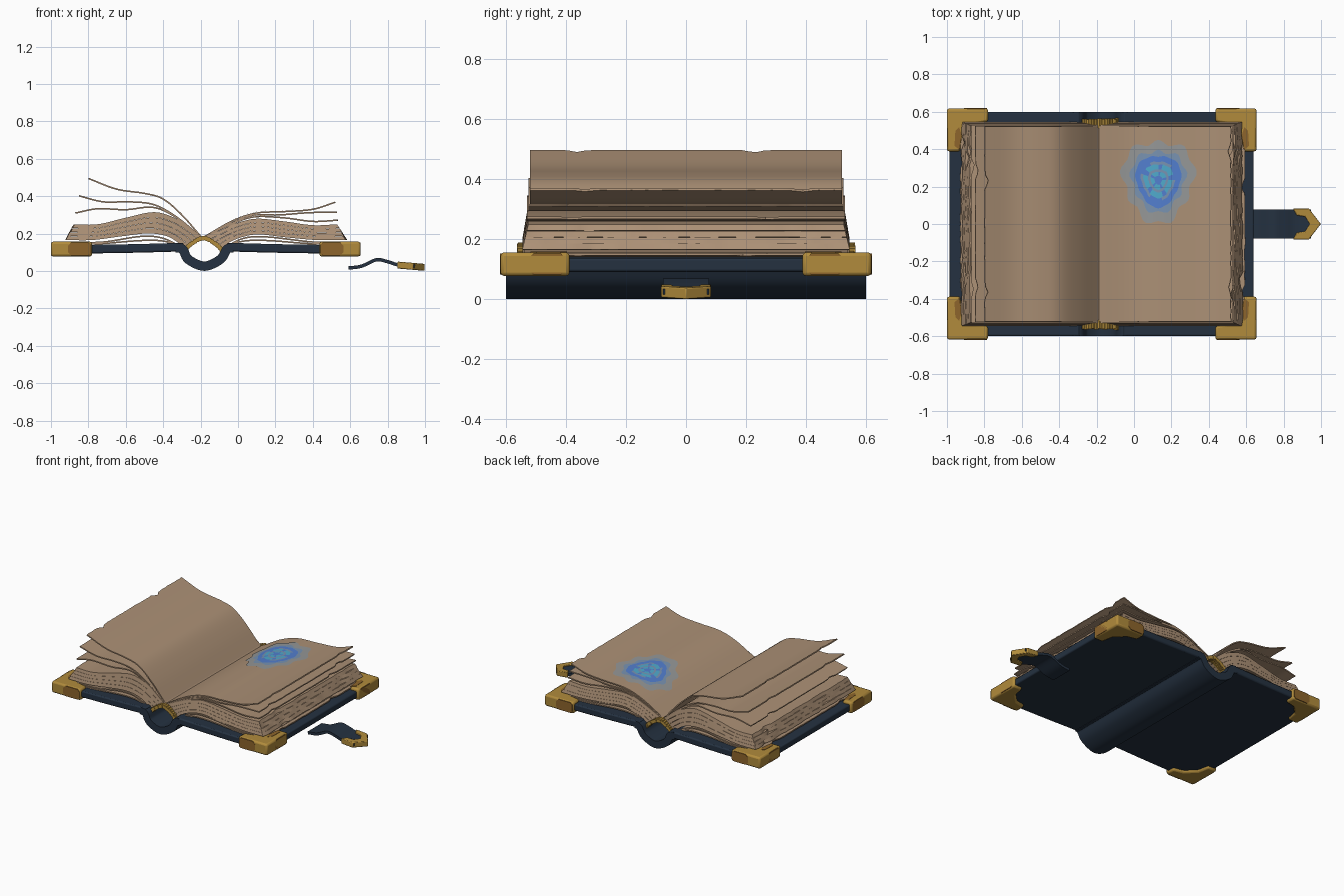
import bpy, bmesh, math, random
from mathutils import Vector

random.seed(4)
if "Cube" in bpy.data.objects:
    bpy.data.objects.remove(bpy.data.objects["Cube"])


def material(name, r, g, b):
    m = bpy.data.materials.new(name)
    m.use_nodes = True
    m.diffuse_color = (r, g, b, 1)
    m.node_tree.nodes["Principled BSDF"].inputs["Base Color"].default_value = (r, g, b, 1)
    return m


PAPER = material("aged paper", .41, .28, .18)
NAVY = material("navy leather", .018, .031, .052)
GOLD = material("gold", .44, .26, .045)
BRONZE = material("worn gold", .27, .13, .025)
HALO = material("pale halo", .30, .31, .31)
MIST = material("blue halo", .19, .29, .44)
BLUE = material("rune blue", .085, .21, .62)
CYAN = material("rune cyan", .08, .40, .60)


def finish(name, bm, mats, bevel=0, recalc=True):
    if recalc:
        bmesh.ops.recalc_face_normals(bm, faces=bm.faces)
    me = bpy.data.meshes.new(name)
    bm.to_mesh(me)
    bm.free()
    for m in mats:
        me.materials.append(m)
    ob = bpy.data.objects.new(name, me)
    bpy.context.collection.objects.link(ob)
    bpy.ops.object.select_all(action='DESELECT')
    bpy.context.view_layer.objects.active = ob
    ob.select_set(True)
    bpy.ops.object.shade_smooth_by_angle(angle=math.radians(35))
    if bevel:
        mod = ob.modifiers.new("soft edge", 'BEVEL')
        mod.width, mod.segments = bevel, 2
    return ob


def sample(pts, n=28):
    """Smooth curve through (x, z) points."""
    p = [Vector(q) for q in pts]
    p = [2 * p[0] - p[1]] + p + [2 * p[-1] - p[-2]]
    out = []
    for k in range(n + 1):
        s = k / n * (len(pts) - 1)
        i = min(int(s), len(pts) - 2)
        t = s - i
        a, b, c, d = p[i:i + 4]
        out.append((2 * b + (c - a) * t + (2 * a - 5 * b + 4 * c - d) * t * t
                    + (3 * b - a - 3 * c + d) * t ** 3) / 2)
    return out


def slab(name, top, low, wt, wb, mat, ny=1, tears=(), rough=0, bevel=0):
    """Solid between two sampled curves, spanning y; tears notch the first edge."""
    bm = bmesh.new()
    rows = []
    n = len(top)
    for j in range(ny + 1):
        f = 2 * j / ny - 1
        pull = random.random() * rough
        for y, depth in tears:
            pull += max(0, depth * (1 - abs(f * wt - y) / .04))
        ring = []
        for curve, w in ((top, wt), (low, wb)):
            pts = list(curve)
            pts[0] = pts[0].lerp(pts[1], min(pull, .9))
            ring.append([bm.verts.new((q.x, f * w, q.y)) for q in pts])
        rows.append(ring[0] + ring[1][::-1])
    for a, b in zip(rows, rows[1:]):
        for i in range(2 * n):
            k = (i + 1) % (2 * n)
            bm.faces.new((a[i], a[k], b[k], b[i]))
    for r in (rows[0], rows[-1]):
        for i in range(n - 1):
            bm.faces.new((r[i], r[i + 1], r[-2 - i], r[-1 - i]))
    return finish(name, bm, [mat], bevel)


def ribbon(name, pts, thick, width, mat, n=28, **kw):
    mid = sample(pts, n)
    top, low = [], []
    for i, q in enumerate(mid):
        t = (mid[min(i + 1, n)] - mid[max(i - 1, 0)]).normalized()
        nrm = Vector((-t.y, t.x)) * thick / 2
        top.append(q + nrm)
        low.append(q - nrm)
    return slab(name, top, low, width, width, mat, **kw)


def prism(name, outline, lo, hi, mat, place, bevel=0):
    bm = bmesh.new()
    a, b = [[bm.verts.new(place(u, v, h)) for u, v in outline] for h in (lo, hi)]
    bm.faces.new(a)
    bm.faces.new(b)
    for i in range(len(a)):
        k = (i + 1) % len(a)
        bm.faces.new((a[i], a[k], b[k], b[i]))
    return finish(name, bm, [mat], bevel)


# Cover boards and rounded spine
ribbon("left_board", [(-.985, .115), (-.6, .12), (-.29, .128)], .046, .6, NAVY, bevel=.008)
ribbon("right_board", [(.64, .115), (.25, .12), (-.06, .128)], .046, .6, NAVY, bevel=.008)
ribbon("spine", [(-.33, .125), (-.295, .115), (-.265, .062), (-.18, .026), (-.095, .062),
                 (-.06, .115), (-.03, .125)], .05, .6, NAVY, n=36)

# Page blocks, each in stacked layers with slightly uneven fore edges
blocks = {
    "left": ([(-.88, .25), (-.75, .25), (-.6, .285), (-.45, .315), (-.34, .285), (-.25, .23), (-.187, .18)],
             [(-.925, .165), (-.78, .165), (-.62, .185), (-.48, .2), (-.38, .185), (-.32, .15), (-.28, .115)]),
    "right": ([(.53, .25), (.4, .245), (.25, .265), (.1, .28), (-.01, .255), (-.1, .215), (-.183, .18)],
              [(.585, .165), (.42, .165), (.25, .18), (.11, .195), (.02, .18), (-.05, .15), (-.09, .115)])}
LAYERS = 4
for side, (top, low) in blocks.items():
    t, b = sample(top), sample(low)
    for k in range(LAYERS):
        f, g = k / LAYERS, (k + .96) / LAYERS
        hi = [p.lerp(q, f) for p, q in zip(t, b)]
        lo = [p.lerp(q, g) for p, q in zip(t, b)]
        slab(side + "_page_block", hi, lo, .526 + .02 * f, .526 + .02 * g, PAPER, ny=30,
             tears=[(random.uniform(-.45, .45), .5)], rough=.3)

# Loose and lifted sheets, listed from the fore edge to the gutter
sheets = {
    "left_raised_page": ([(-.8, .495), (-.65, .438), (-.5, .415), (-.4, .385), (-.3, .3), (-.195, .18)], .52),
    "left_middle_page": ([(-.85, .402), (-.72, .37), (-.58, .37), (-.45, .355), (-.33, .29), (-.195, .18)], .525),
    "left_lower_page": ([(-.87, .31), (-.75, .333), (-.6, .328), (-.45, .34), (-.32, .28), (-.195, .18)], .53),
    "left_flyleaf": ([(-.9, .152), (-.72, .155), (-.52, .185), (-.4, .175), (-.29, .12)], .54),
    "left_endpaper": ([(-.93, .15), (-.75, .146), (-.52, .163), (-.4, .16), (-.29, .13)], .545),
    "right_raised_page": ([(.52, .368), (.4, .33), (.25, .318), (.1, .31), (-.03, .268), (-.185, .18)], .52),
    "right_middle_page": ([(.53, .315), (.38, .312), (.22, .3), (.08, .298), (-.03, .258), (-.185, .18)], .525),
    "right_lower_page": ([(.535, .272), (.4, .265), (.25, .284), (.09, .29), (-.03, .252), (-.185, .18)], .53),
    "right_flyleaf": ([(.57, .152), (.4, .155), (.16, .182), (.03, .175), (-.08, .12)], .54),
    "right_endpaper": ([(.595, .15), (.4, .146), (.16, .163), (.03, .16), (-.08, .13)], .545)}
for name, (pts, width) in sheets.items():
    ribbon(name, pts, .008, width, PAPER, ny=40, rough=.12,
           tears=[(-.36 + random.uniform(-.03, .03), .6), (.3 + random.uniform(-.1, .1), .8)])

# Arched gold headbands with wound threads at both ends of the spine
arch = [(-.29, .105), (-.25, .145), (-.185, .176), (-.12, .145), (-.08, .105)]
for s in (-1, 1):
    band = ribbon("headband", arch, .018, .022, GOLD)
    band.location.y = s * .535
    bm = bmesh.new()
    for q in sample(arch, 18):
        made = bmesh.ops.create_cone(bm, cap_ends=True, segments=8, radius1=.013, radius2=.013, depth=.04)
        out = random.uniform(.538, .546)
        for v in made["verts"]:
            v.co = (q.x + v.co.x, s * out + v.co.z, q.y + v.co.y)
    finish("headband_threads", bm, [GOLD])

# Gold corner guards with worn patches on their arms
guard = [(0, 0), (.22, 0), (.22, .07), (.15, .085), (.085, .15), (.07, .23), (0, .23)]
patch = [(.09, .1), (.11, .083), (.2, .083), (.215, .095), (.215, .14), (.2, .153), (.11, .153), (.09, .135)]
worn = [(.045, .12), (.065, .1), (.078, .14), (.067, .222), (.04, .2)]
for ex, sx in ((-1, 1), (.655, -1)):
    for sy in (-1, 1):
        def flat(u, v, h):
            return (ex + sx * u, sy * (.618 - v), h)

        def end(u, v, h):
            return (ex + sx * u, sy * (.618 + h), v)

        def fore(u, v, h):
            return (ex - sx * h, sy * (.618 - u), v)
        prism("corner_guard", guard, .078, .157, GOLD, flat, .012)
        prism("worn_top_patch", worn, .152, .159, BRONZE, flat)
        prism("worn_end_patch", patch, -.004, .002, BRONZE, end)
        prism("worn_side_patch", patch, -.004, .0, BRONZE, fore)

# Clasp strap with pointed gold tip
ribbon("clasp_strap", [(.59, .016), (.66, .026), (.74, .06), (.8, .05), (.86, .032), (.945, .026)],
       .018, .077, NAVY)
half = [(.94, 0), (.915, .04), (.87, .046), (.85, .083), (.935, .083), (.999, 0)]
tip = half + [(x, -y) for x, y in half[-2:0:-1]]
prism("clasp_tip", tip, .013, .05, GOLD, lambda u, v, h: (u, v, h - .085 * (u - .86)), .004)

# Glowing rune painted on the raised right page, following its curve
curve = sample(sheets["right_raised_page"][0], 60)


def page_z(x):
    for a, b in zip(curve, curve[1:]):
        if b.x <= x <= a.x:
            return b.y + (a.y - b.y) * (x - b.x) / (a.x - b.x)
    return curve[-1].y


bands = [(.022, BLUE), (.045, CYAN), (.058, MIST), (.085, CYAN), (.1, MIST), (.13, BLUE),
         (.155, MIST), (.175, HALO), (.205, HALO)]
paints = [HALO, MIST, BLUE, CYAN]
SEG = 60
bm = bmesh.new()
rings = []
for r, _ in bands:
    ring = []
    for k in range(SEG):
        a = math.tau * k / SEG
        wob = 1 + .08 * math.cos(3 * (a + math.pi / 2)) + (.07 * math.sin(9 * a) if r > .14 else .02 * math.sin(11 * a))
        x, y = .13 + .92 * r * wob * math.cos(a), .235 + 1.06 * r * wob * math.sin(a)
        ring.append(bm.verts.new((x, y, page_z(x) + .0075)))
    rings.append(ring)
bm.faces.new(rings[0]).material_index = paints.index(BLUE)
for i in range(1, len(rings)):
    for k in range(SEG):
        m = (k + 1) % SEG
        f = bm.faces.new((rings[i - 1][k], rings[i][k], rings[i][m], rings[i - 1][m]))
        paint = bands[i][1]
        if i in (1, 3) and k % 12 < 3:
            paint = BLUE
        if i == 4 and k % 20 < 7:
            paint = BLUE
        f.material_index = paints.index(paint)
finish("glowing_rune", bm, paints, recalc=False)
